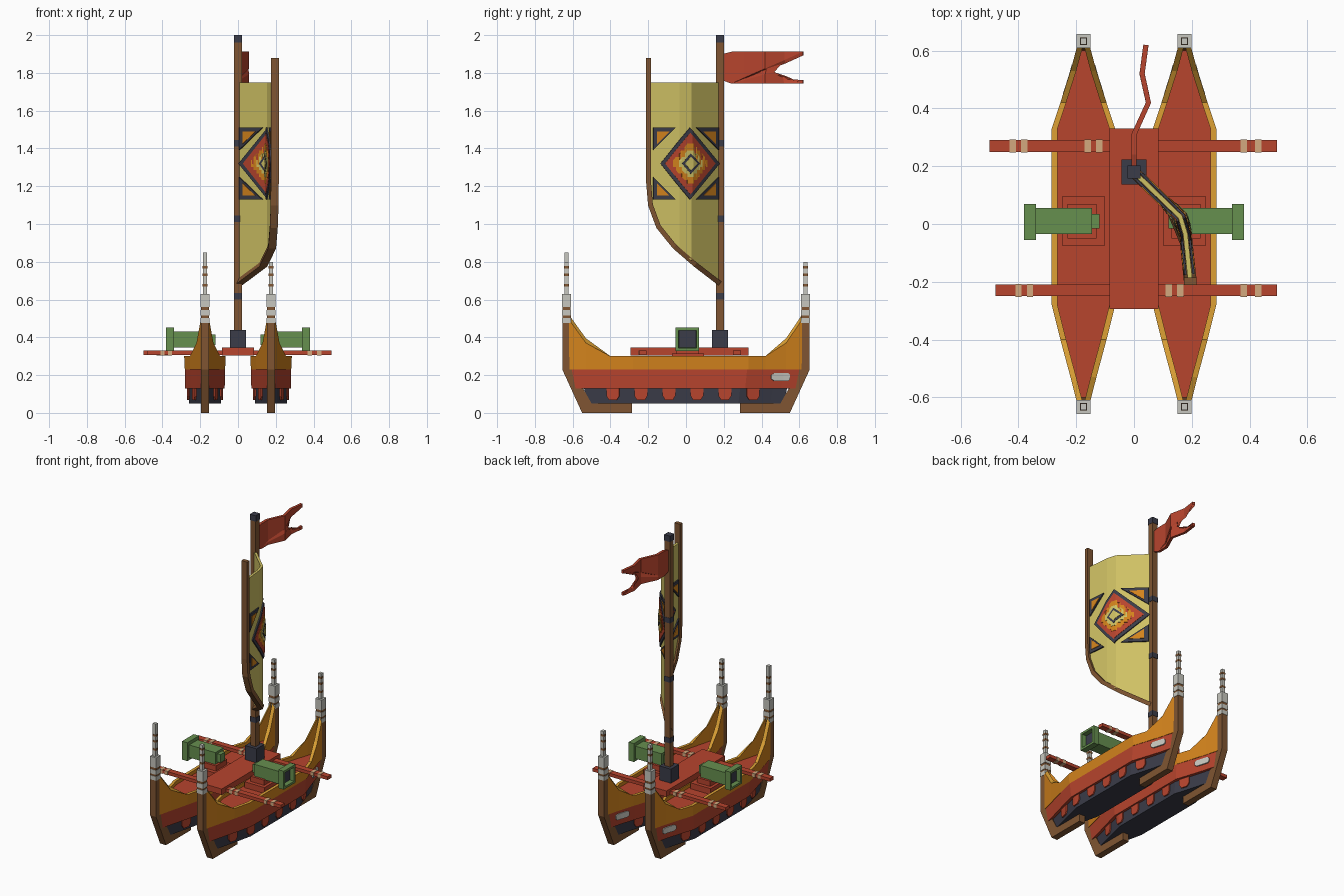
import bpy, bmesh
from mathutils import Vector

cube = bpy.data.objects.get("Cube")
if cube:
    bpy.data.objects.remove(cube, do_unlink=True)


def paint(name, hexcode):
    m = bpy.data.materials.new(name)
    rgb = [(c / 255) ** 2.2 for c in bytes.fromhex(hexcode)]
    m.use_nodes = True
    m.diffuse_color = (*rgb, 1)
    m.node_tree.nodes["Principled BSDF"].inputs["Base Color"].default_value = (*rgb, 1)
    return m


RED = paint("red paint", "B64631")
ORANGE = paint("orange paint", "D28222")
GOLD = paint("gold trim", "DCA038")
BROWN = paint("brown wood", "7F5635")
DARK = paint("dark iron", "3D3E4A")
WHITE = paint("pale stone", "C6C6BE")
GREEN = paint("green bronze", "668E50")
CLOTH = paint("sail cloth", "CEC064")
TAN = paint("tan rope", "D2A87E")


def finish(name, bm, *mats):
    bmesh.ops.recalc_face_normals(bm, faces=bm.faces)
    me = bpy.data.meshes.new(name)
    bm.to_mesh(me)
    bm.free()
    for m in mats:
        me.materials.append(m)
    ob = bpy.data.objects.new(name, me)
    bpy.context.collection.objects.link(ob)
    return ob


def loft(name, rings, mats, rule=None):
    """Skin closed rings of points; rule gives a material index per ring side."""
    bm = bmesh.new()
    rows = [[bm.verts.new(p) for p in r] for r in rings]
    n = len(rows[0])
    for a, b in zip(rows, rows[1:]):
        for i in range(n):
            f = bm.faces.new((a[i], a[(i + 1) % n], b[(i + 1) % n], b[i]))
            f.material_index = rule[i] if rule else 0
    bm.faces.new(rows[0])
    bm.faces.new(rows[-1])
    return finish(name, bm, *mats)


def box(name, x, y, z, mat):
    ring = lambda h: [(x[0], y[0], h), (x[1], y[0], h), (x[1], y[1], h), (x[0], y[1], h)]
    return loft(name, [ring(z[0]), ring(z[1])], [mat])


def block(name, cx, cy, half, z, mat):
    return box(name, (cx - half, cx + half), (cy - half, cy + half), z, mat)


def along(plan, y):
    """x of a plan line of (x, y) points at y."""
    for (xa, ya), (xb, yb) in zip(plan, plan[1:]):
        if y <= yb:
            break
    return xa + (xb - xa) * (y - ya) / (yb - ya)


def sheet(name, outline, plan, mat, offset=0.0, thick=0.008):
    """Flat (y, z) outline bent to follow a plan line."""
    bm = bmesh.new()
    bm.faces.new([bm.verts.new((0, y, z)) for y, z in outline])
    bmesh.ops.triangulate(bm, faces=bm.faces)
    for _, y in plan[1:-1]:
        bmesh.ops.bisect_plane(bm, geom=bm.verts[:] + bm.edges[:] + bm.faces[:],
                               plane_co=(0, y, 0), plane_no=(0, 1, 0), dist=1e-5)
    for v in bm.verts:
        y, h = v.co.y, 0.02
        n = Vector((2 * h, along(plan, y - h) - along(plan, y + h))).normalized()
        v.co.x = along(plan, y) + n.x * offset
        v.co.y = y + n.y * offset
    ob = finish(name, bm, mat)
    mod = ob.modifiers.new("thickness", "SOLIDIFY")
    mod.thickness = thick
    mod.offset = 0
    return ob


# Hulls: (y, half width, sheer height)
STATIONS = [(-.62, .022, .52), (-.53, .045, .395), (-.40, .08, .30), (-.28, .11, .30),
            (.33, .11, .30), (.42, .08, .30), (.53, .045, .395), (.615, .022, .52)]


def band(name, cx, z0, z1, low, high, mat):
    """Solid hull layer; low and high are (length, width) scales."""
    rings = []
    for y, w, _ in STATIONS:
        rings.append([(cx + s * w * k[1], y * k[0], z)
                      for s, k, z in ((-1, low, z0), (1, low, z0), (1, high, z1), (-1, high, z1))])
    loft(name, rings, [mat])


def build_hull(cx, tag):
    band(tag + "_hull_bottom", cx, .05, .13, (.84, .77), (.87, .8), DARK)
    band(tag + "_hull_band", cx, .13, .23, (.95, .95), (.98, .97), RED)
    rings = []
    for y, w, z in STATIONS:
        inner, lip = w - .02, z - .025 * (z > .3)
        half = [(w * .97, .23), (w, lip), (inner, z), (inner, .275)]
        pts = half + [(-a, b) for a, b in reversed(half)]
        rings.append([(cx + a, y, b) for a, b in pts])
    loft(tag + "_hull_bulwark", rings, [ORANGE, GOLD, RED], [0, 1, 0, 2, 0, 1, 0, 0])

    for side in (-1, 1):
        # Hanging tabs and stern plaque on each flank
        flank = [(cx + side * w * .8, y * .87) for y, w, _ in STATIONS]
        for i in range(6):
            y = -.386 + .148 * i
            tab = [(y - .034, .13), (y - .034, .09), (y - .02, .068),
                   (y + .02, .068), (y + .034, .09), (y + .034, .13)]
            sheet(tag + "_hull_tab", tab, flank, RED, side * .003)
        flank = [(cx + side * w * .97, y * .97) for y, w, _ in STATIONS]
        plaque = [(.45, .18), (.465, .17), (.54, .17), (.55, .18),
                  (.55, .2), (.54, .21), (.465, .21), (.45, .2)]
        sheet(tag + "_stern_plaque", plaque, flank, WHITE, side * .003)

    # Stem posts with banded finials
    for s, end in ((-1, "bow"), (1, "stern")):
        name = f"{tag}_{end}"
        curve = [(.655, .57), (.655, .23), (.55, 0), (.285, 0), (.285, .05),
                 (.50, .05), (.545, .13), (.6, .25), (.612, .57)]
        loft(name + "_stem", [[(cx + dx, s * y, z) for y, z in curve] for dx in (-.022, .022)], [BROWN])
        cy = s * .633
        for z in ((.475, .503), (.515, .545), (.56, .63)):
            block(name + "_collar", cx, cy, .024, z, WHITE)
        top = .85 if (s < 0 and cx < 0) else .80
        block(name + "_finial", cx, cy, .011, (.63, top), WHITE)
        for z in (.67, .725, .765):
            block(name + "_finial_band", cx, cy, .0125, (z, z + .013), BROWN)


build_hull(-.175, "right")
build_hull(.175, "left")

# Deck platform and cross beams
box("center_platform", (-.085, .085), (-.295, .33), (.305, .345), RED)
for y, x0, marks in ((-.23, -.48, (-.40, -.36, .12, .16, .38, .43)),
                     (.27, -.50, (-.42, -.38, -.16, -.12, .38, .43))):
    box("cross_beam", (x0, .495), (y - .02, y + .02), (.307, .329), RED)
    for x in marks:
        box("beam_binding", (x - .011, x + .011), (y - .022, y + .022), (.305, .331), TAN)

# Cannons on plinths
for s, tag in ((-1, "right"), (1, "left")):
    def span(a, b):
        return sorted((s * a, s * b))
    box(tag + "_cannon_plinth", span(.10, .25), (-.075, .095), (.27, .315), RED)
    box(tag + "_cannon_pedestal", span(.13, .23), (-.05, .07), (.315, .35), RED)
    box(tag + "_cannon_barrel", span(.145, .345), (-.035, .055), (.345, .43), GREEN)
    box(tag + "_cannon_knob", span(.12, .145), (-.015, .035), (.36, .415), GREEN)
    muzzle = box(tag + "_cannon_muzzle", span(.34, .38), (-.055, .07), (.328, .452), GREEN)
    muzzle.data.materials.append(DARK)
    bm = bmesh.new()
    bm.from_mesh(muzzle.data)
    mouth = [f for f in bm.faces if f.normal.x * s > .9]
    bmesh.ops.inset_region(bm, faces=mouth, thickness=.021)
    bmesh.ops.inset_region(bm, faces=mouth, thickness=.003, depth=-.03)
    mouth[0].material_index = 1
    bm.to_mesh(muzzle.data)
    bm.free()

# Mast
block("mast_foot", 0, .18, .043, (.345, .44), DARK)
block("mast", 0, .18, .02, (.44, 1.96), BROWN)
block("mast_cap", 0, .18, .022, (1.96, 2.0), DARK)
for z in (.6, 1.01, 1.41):
    block("mast_band", 0, .18, .022, (z, z + .035), DARK)

# Sail and its curved spar
SAIL = [(.195, -.20), (.178, -.035), (.16, .025), (0, .18)]
SPAR = [(-.198, 1.88), (-.198, 1.22), (-.188, 1.1), (-.145, .985),
        (-.06, .88), (.05, .785), (.18, .685)]
rings = []
for i, (y, z) in enumerate(SPAR):
    a, b = Vector(SPAR[max(i - 1, 0)]), Vector(SPAR[min(i + 1, len(SPAR) - 1)])
    t = (b - a).normalized() * .013
    x = along(SAIL, y)
    rings.append([(x + dx, y - e * t.y, z + e * t.x)
                  for dx, e in ((-.021, -1), (.021, -1), (.021, 1), (-.021, 1))])
loft("sail_spar", rings, [BROWN])
sheet("sail", [(.17, 1.75), (-.195, 1.75)] + SPAR[1:], SAIL, CLOTH, 0, .016)


def diamond(ry, rz, steps=0):
    """Diamond outline, with stair-stepped edges when steps is set."""
    quad = [(ry, 0)]
    for i in range(steps):
        quad += [(ry * (1 - i / steps), rz * (i + 1) / steps),
                 (ry * (1 - (i + 1) / steps), rz * (i + 1) / steps)]
    if steps:
        quad = quad[1:-1]
    pts = []
    for sy, sz in ((1, 1), (-1, 1), (-1, -1), (1, -1)):
        q = [(sy * a, sz * b) for a, b in quad]
        pts += q if sy * sz > 0 else q[::-1]
    if not steps:
        pts = [(ry, 0), (0, rz), (-ry, 0), (0, -rz)]
    return [(.015 + a, 1.32 + b) for a, b in pts]


# Sail emblem on both faces
for side in (-1, 1):
    layers = [(diamond(.152, .19), DARK), (diamond(.128, .163), RED),
              (diamond(.085, .105, 6), ORANGE), (diamond(.055, .07, 4), CLOTH),
              (diamond(.042, .054), DARK), (diamond(.028, .036), CLOTH)]
    for i, (outline, mat) in enumerate(layers):
        sheet("sail_emblem_diamond", outline, SAIL, mat, side * (.013 + .002 * i))
    for y, d in ((-.175, 1), (.163, -1)):
        for v in (-1, 1):
            for inset, mat, off in ((0, DARK, .014), (.02, ORANGE, .017)):
                ty, tz, leg = y + d * inset, .19 - inset, .118 - 2.6 * inset
                tri = [(ty, 1.32 + v * tz), (ty + d * leg, 1.32 + v * tz),
                       (ty, 1.32 + v * (tz - leg))]
                sheet("sail_emblem_corner", tri, SAIL, mat, side * off)

# Swallow-tailed pennant
WAVE = [(0, .19), (0, .31), (.05, .42), (.028, .52), (.042, .625)]
upper = [(.62, 1.912), (.62, 1.892), (.54, 1.89), (.515, 1.87), (.48, 1.865), (.465, 1.85)]
lower = [(y, 3.655 - z) for y, z in reversed(upper)]
sheet("pennant", [(.195, 1.76), (.195, 1.9), (.24, 1.912)] + upper + lower + [(.24, 1.743)],
      WAVE, RED, 0, .018)
